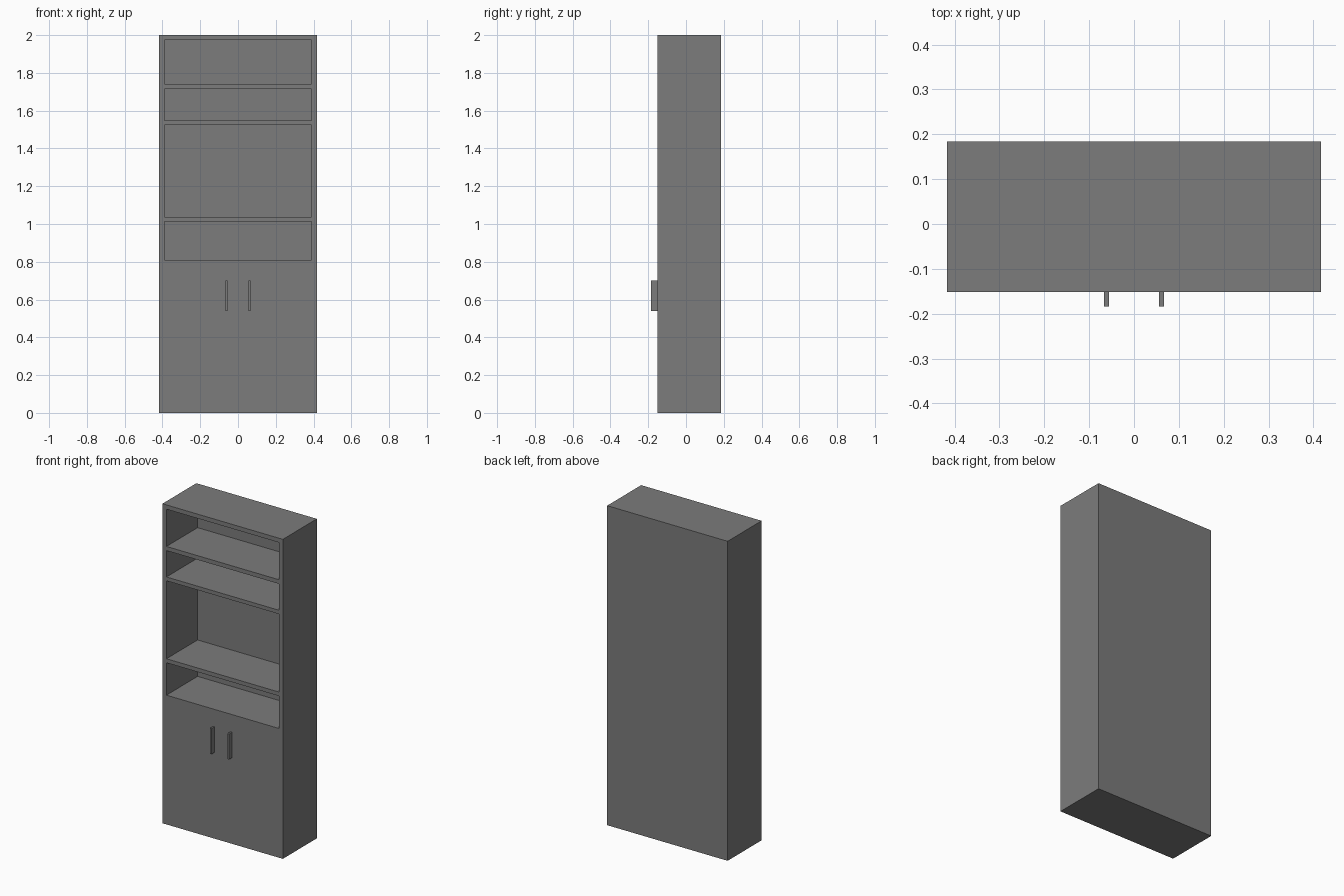
import bpy, bmesh
from mathutils import Vector

if "Cube" in bpy.data.objects:
    bpy.data.objects.remove(bpy.data.objects["Cube"])

mat = bpy.data.materials.new("dark grey")
mat.diffuse_color = (0.2, 0.2, 0.2, 1)
mat.use_nodes = True
mat.node_tree.nodes["Principled BSDF"].inputs["Base Color"].default_value = mat.diffuse_color

W, IN = 0.417, 0.389                 # outer and inner half widths
FRONT, BACK, H = -0.152, 0.184, 2.0
DEPTH = 0.308                        # depth of the open compartments
OPENINGS = [(0.809, 1.012), (1.037, 1.525), (1.549, 1.714), (1.74, 1.973)]


def add_box(bm, lo, hi):
    verts = bmesh.ops.create_cube(bm, size=1)["verts"]
    for v in verts:
        v.co = Vector([lo[i] if v.co[i] < 0 else hi[i] for i in range(3)])


def finish(bm, name):
    bmesh.ops.recalc_face_normals(bm, faces=bm.faces[:])
    me = bpy.data.meshes.new(name)
    bm.to_mesh(me)
    bm.free()
    me.materials.append(mat)
    ob = bpy.data.objects.new(name, me)
    bpy.context.collection.objects.link(ob)


# bookcase body: solid block, sliced, with open compartments pushed in
bm = bmesh.new()
add_box(bm, (-W, FRONT, 0), (W, BACK, H))
cuts = [((x, 0, 0), (1, 0, 0)) for x in (-IN, IN)]
cuts += [((0, 0, z), (0, 0, 1)) for pair in OPENINGS for z in pair]
for co, no in cuts:
    bmesh.ops.bisect_plane(bm, geom=bm.verts[:] + bm.edges[:] + bm.faces[:],
                           plane_co=co, plane_no=no)
pockets = []
for f in bm.faces:
    c = f.calc_center_median()
    if abs(c.y - FRONT) < 1e-4 and abs(c.x) < IN and any(a < c.z < b for a, b in OPENINGS):
        pockets.append(f)
ret = bmesh.ops.extrude_face_region(bm, geom=pockets)
bmesh.ops.translate(bm, vec=(0, DEPTH, 0),
                    verts=[g for g in ret["geom"] if isinstance(g, bmesh.types.BMVert)])
bmesh.ops.delete(bm, geom=[f for f in pockets if f.is_valid], context="FACES_ONLY")
finish(bm, "bookcase_body")

# pair of door handles
for side, x in (("left", -0.061), ("right", 0.061)):
    bm = bmesh.new()
    add_box(bm, (x - 0.0055, -0.184, 0.54), (x + 0.0055, FRONT, 0.70))
    finish(bm, side + "_door_handle")
